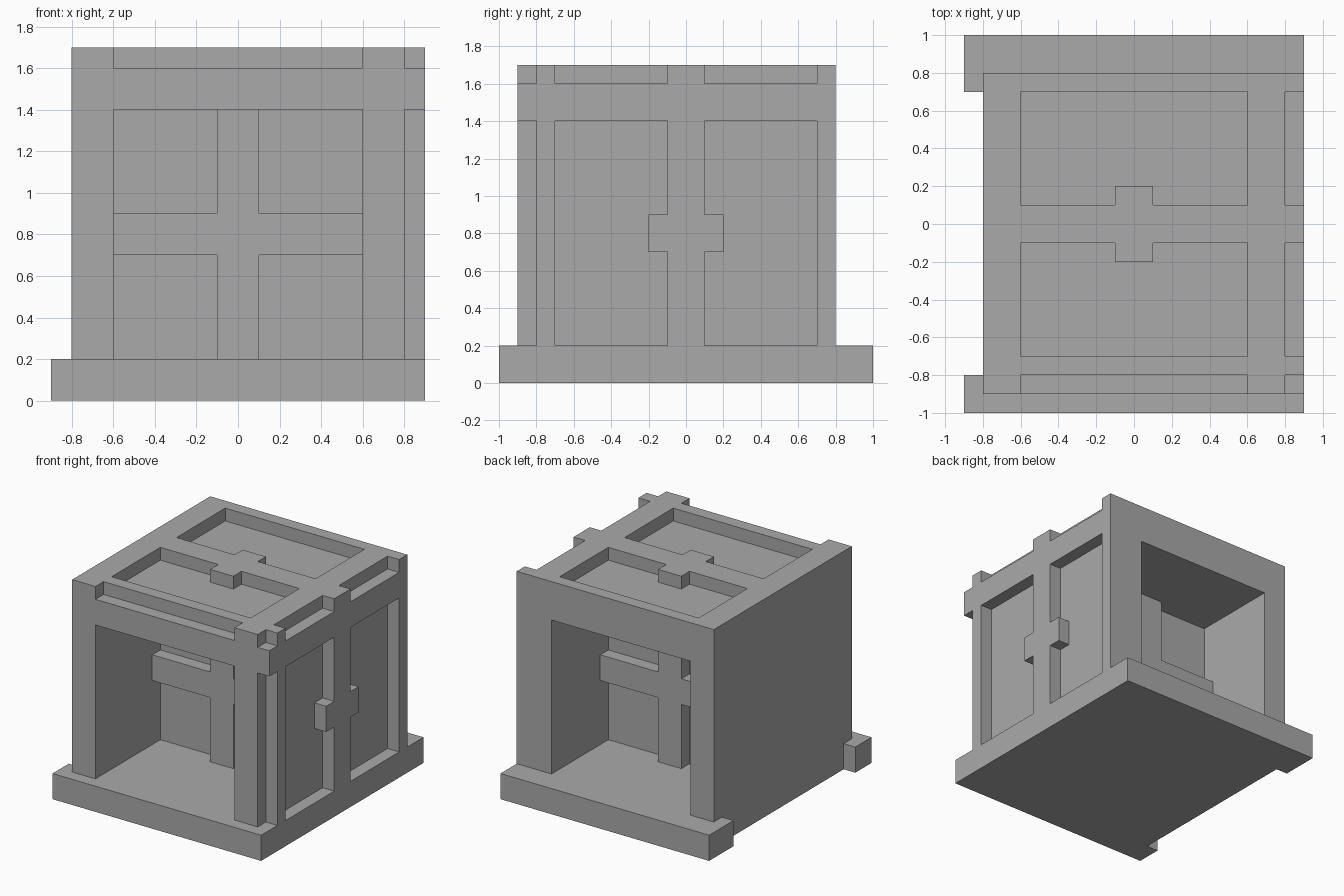
import bpy
import bmesh
from mathutils import Vector

default = bpy.data.objects.get("Cube")
if default:
    bpy.data.objects.remove(default, do_unlink=True)

grey = bpy.data.materials.new("plain grey")
grey.use_nodes = True
GREY = (0.4, 0.4, 0.4, 1)
grey.diffuse_color = GREY
grey.node_tree.nodes["Principled BSDF"].inputs["Base Color"].default_value = GREY


def boxes(name, *spans):
    """One object made of boxes, each given as x, y and z ranges."""
    bm = bmesh.new()
    for span in spans:
        low, high = (Vector(c) for c in zip(*span))
        for v in bmesh.ops.create_cube(bm, size=1)["verts"]:
            v.co = (low + high) / 2 + v.co * (high - low)
    mesh = bpy.data.meshes.new(name)
    bm.to_mesh(mesh)
    bm.free()
    mesh.materials.append(grey)
    obj = bpy.data.objects.new(name, mesh)
    bpy.context.collection.objects.link(obj)
    return obj


def combine(obj, *steps):
    """Apply boolean steps in order, then tidy coplanar faces."""
    for operation, tool in steps:
        mod = obj.modifiers.new(tool.name, "BOOLEAN")
        mod.operation, mod.solver, mod.object = operation, "EXACT", tool
    bpy.context.view_layer.update()
    graph = bpy.context.evaluated_depsgraph_get()
    mesh = bpy.data.meshes.new_from_object(obj.evaluated_get(graph))
    obj.modifiers.clear()
    obj.data = mesh
    for _, tool in steps:
        bpy.data.objects.remove(tool, do_unlink=True)
    bm = bmesh.new()
    bm.from_mesh(mesh)
    bmesh.ops.dissolve_limit(bm, angle_limit=0.01, verts=bm.verts, edges=bm.edges)
    bm.to_mesh(mesh)
    bm.free()


# Shared ranges
room_x = (-0.6, 0.6)
side_x = (0.8, 0.95)
front_y = (-0.95, -0.8)
wall_z = (0.1, 1.4)
rim_z = (1.6, 1.75)
bays = ((-0.7, -0.1), (0.1, 0.7))

# Base plate, notched along the plain wall
base = boxes("base", ((-0.9, 0.9), (-1, 1), (0, 0.2)))
notch = boxes("base_notch", ((-1, -0.8), (-0.8, 0.7), (-0.1, 0.3)))
combine(base, ("DIFFERENCE", notch))

# Shell: two open rooms, side panels, roof pockets and notched rims
cuts = [(room_x, y, wall_z) for y in ((-1, -0.1), (0.1, 0.9))]
for bay in bays:
    cuts += [(side_x, bay, wall_z), (side_x, bay, rim_z), (room_x, bay, rim_z)]
cuts += [(room_x, front_y, rim_z), (side_x, front_y, rim_z), (side_x, front_y, wall_z)]

shell = boxes("shell", ((-0.8, 0.9), (-0.9, 0.8), (0.2, 1.7)))
post = boxes("cross_post", ((-0.1, 0.1), (-0.2, 0.2), (0.2, 1.7)))
beam = boxes("cross_beam", ((-0.7, 0.9), (-0.2, 0.2), (0.7, 0.9)))
combine(shell, ("DIFFERENCE", boxes("openings", *cuts)), ("UNION", post), ("UNION", beam))
